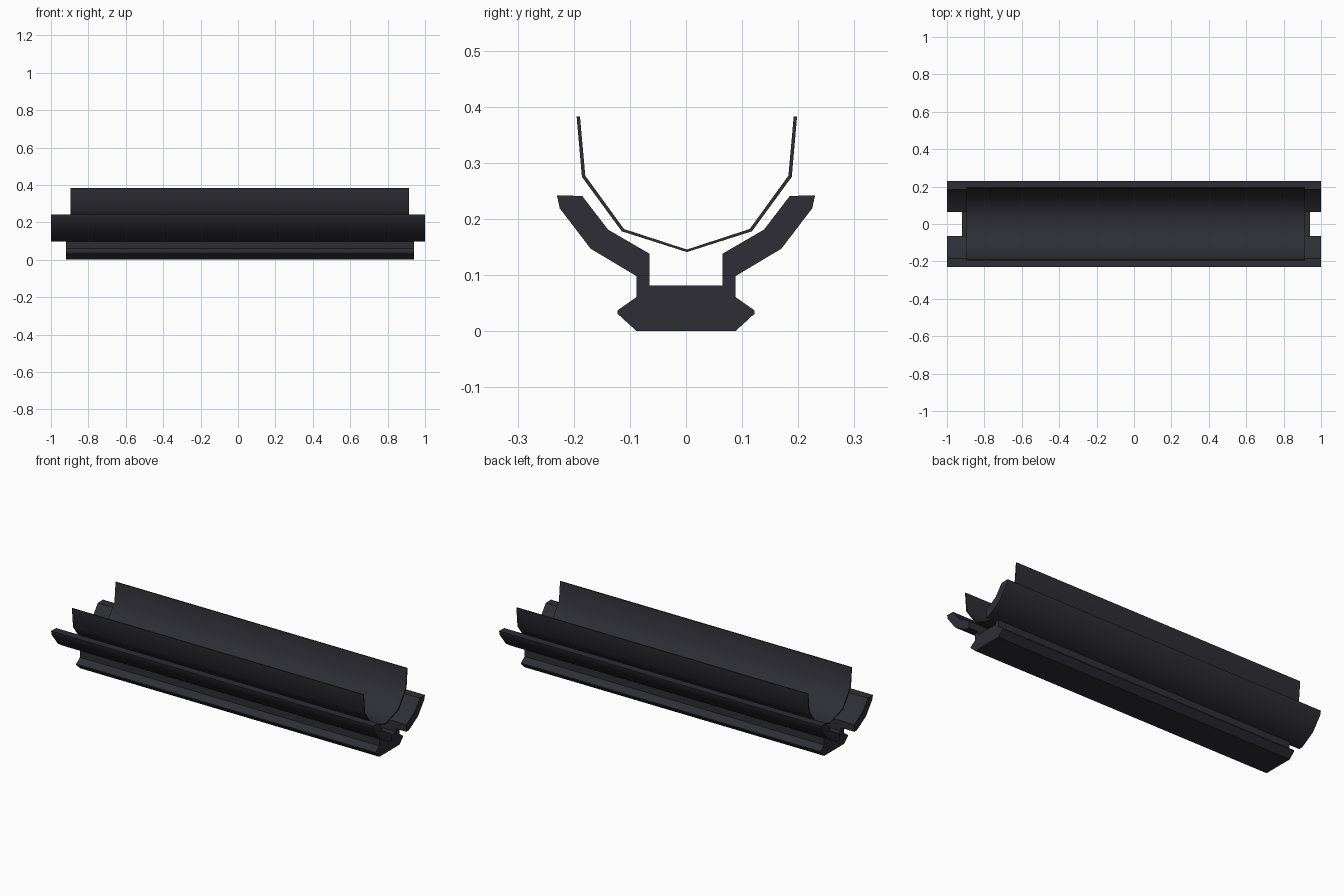
import bpy, bmesh, math

if "Cube" in bpy.data.objects:
    bpy.data.objects.remove(bpy.data.objects["Cube"])

mat = bpy.data.materials.new("dark slate")
mat.diffuse_color = (0.027, 0.027, 0.036, 1)
mat.use_nodes = True
mat.node_tree.nodes["Principled BSDF"].inputs["Base Color"].default_value = mat.diffuse_color


def extrude_profile(name, pts, x0, x1):
    """Extrude a closed (y, z) profile along x."""
    bm = bmesh.new()
    face = bm.faces.new([bm.verts.new((x0, y, z)) for y, z in pts])
    out = bmesh.ops.extrude_face_region(bm, geom=[face])["geom"]
    bmesh.ops.translate(bm, vec=(x1 - x0, 0, 0),
                        verts=[g for g in out if isinstance(g, bmesh.types.BMVert)])
    bmesh.ops.recalc_face_normals(bm, faces=bm.faces)
    me = bpy.data.meshes.new(name)
    bm.to_mesh(me)
    bm.free()
    me.materials.append(mat)
    ob = bpy.data.objects.new(name, me)
    bpy.context.collection.objects.link(ob)
    bpy.ops.object.select_all(action='DESELECT')
    ob.select_set(True)
    bpy.context.view_layer.objects.active = ob
    bpy.ops.object.shade_smooth_by_angle(angle=math.radians(42))
    return ob


def mirrored(half, dy=0.0):
    """Complete a half profile (running from the -y side) across y = 0."""
    other = [(-y, z) for y, z in reversed(half) if abs(y) > 1e-6]
    return [(y + dy, z) for y, z in half + other]


# Rail base with a shallow channel on top
base_half = [(-0.065, 0.081), (-0.065, 0.098), (-0.088, 0.098), (-0.088, 0.061),
             (-0.122, 0.037), (-0.122, 0.031), (-0.088, 0.0)]
extrude_profile("rail_base", mirrored(base_half), -0.92, 0.94)

# Bent side arms
arm = [(0.065, 0.098), (0.088, 0.098), (0.170, 0.147), (0.225, 0.219),
       (0.230, 0.242), (0.185, 0.241), (0.139, 0.181), (0.065, 0.138)]
for side, s in (("left", -1), ("right", 1)):
    extrude_profile("side_arm_" + side, [(s * y, z) for y, z in arm], -1, 1)

# Thin curved trough floating above the arms
outer = [(-0.1965, 0.383), (-0.187, 0.275), (-0.116, 0.178), (0, 0.141)]
inner = [(-0.1905, 0.383), (-0.181, 0.277), (-0.112, 0.182), (0, 0.1455)]
dy = 0.0015
extrude_profile("trough", mirrored(outer, dy) + mirrored(inner, dy)[::-1], -0.895, 0.915)
